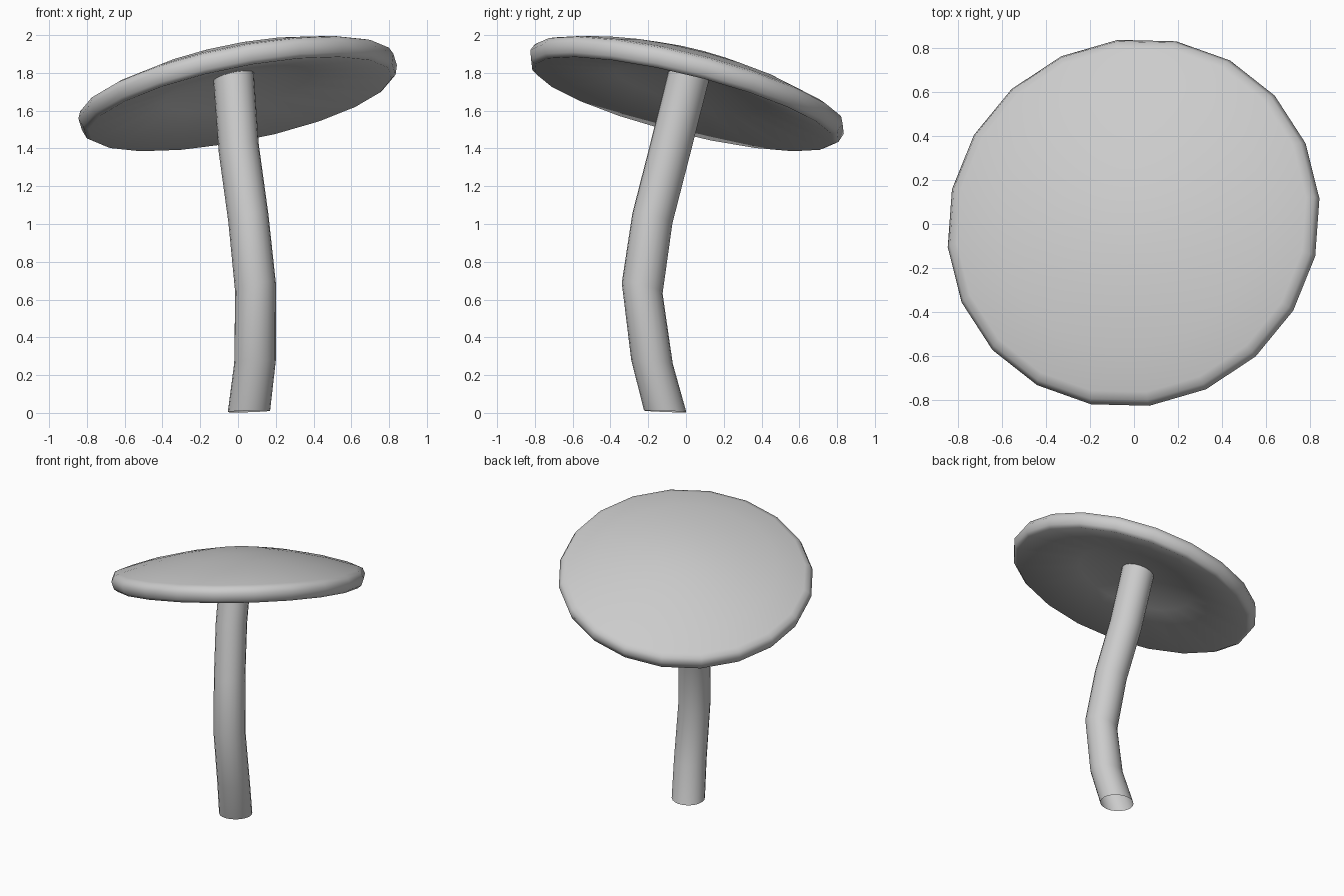
import bpy, bmesh, math
from mathutils import Vector

if "Cube" in bpy.data.objects:
    bpy.data.objects.remove(bpy.data.objects["Cube"])

SLOPE_X, SLOPE_Y = 0.20, -0.25      # tilt of the cap plane


def finish(name, bm, angle):
    bmesh.ops.recalc_face_normals(bm, faces=bm.faces)
    mesh = bpy.data.meshes.new(name)
    bm.to_mesh(mesh)
    bm.free()
    ob = bpy.data.objects.new(name, mesh)
    bpy.context.collection.objects.link(ob)
    bpy.ops.object.select_all(action='DESELECT')
    ob.select_set(True)
    bpy.context.view_layer.objects.active = ob
    bpy.ops.object.shade_smooth_by_angle(angle=math.radians(angle))
    return ob


def skin(bm, rings):
    for a, b in zip(rings, rings[1:]):
        n = len(a)
        for i in range(n):
            bm.faces.new((a[i], a[(i + 1) % n], b[(i + 1) % n], b[i]))


# Cap: lathed 20-sided dome with rounded rim and hollow underside
profile = [(0.2, 0.198), (0.4, 0.168), (0.62, 0.12), (0.81, 0.062),
           (0.845, 0.047), (0.862, 0.01), (0.845, -0.04), (0.82, -0.058),
           (0.4, 0.03)]
SIDES, PHASE = 20, math.radians(6.2)
bm = bmesh.new()
rings = [[bm.verts.new((r * math.cos(PHASE + i * math.tau / SIDES),
                        r * math.sin(PHASE + i * math.tau / SIDES), h))
          for i in range(SIDES)] for r, h in profile]
skin(bm, rings)
for ring, h in ((rings[0], 0.208), (rings[-1], 0.115)):
    tip = bm.verts.new((0, 0, h))
    for i in range(SIDES):
        bm.faces.new((ring[i], ring[(i + 1) % SIDES], tip))
cap = finish("mushroom_cap", bm, 50)
normal = Vector((-SLOPE_X, -SLOPE_Y, 1))
cap.rotation_mode = 'QUATERNION'
cap.rotation_quaternion = Vector((0, 0, 1)).rotation_difference(normal)
cap.location = (0, 0.003, 1.69)

# Stem: bent open tube; each ring is x, y, z, radius, slope in x, slope in y
path = [(0.058, -0.11, 0.008, 0.112, 0.03, -0.04),
        (0.09, -0.18, 0.27, 0.11, 0.05, -0.09),
        (0.093, -0.232, 0.66, 0.108, 0.20, -0.26),
        (0.055, -0.178, 1.03, 0.106, 0.20, -0.25),
        (0.004, -0.083, 1.40, 0.106, 0.20, -0.25),
        (-0.025, 0.018, 1.80, 0.107, 0.20, -0.25),
        (-0.027, 0.03, 1.84, 0.107, 0.20, -0.25)]
bm = bmesh.new()
rings = []
for x, y, z, r, sx, sy in path:
    ring = []
    for i in range(20):
        dx = r * math.cos(i * math.tau / 20)
        dy = r * math.sin(i * math.tau / 20)
        ring.append(bm.verts.new((x + dx, y + dy, max(0, z + sx * dx + sy * dy))))
    rings.append(ring)
skin(bm, rings)
finish("mushroom_stem", bm, 40)
